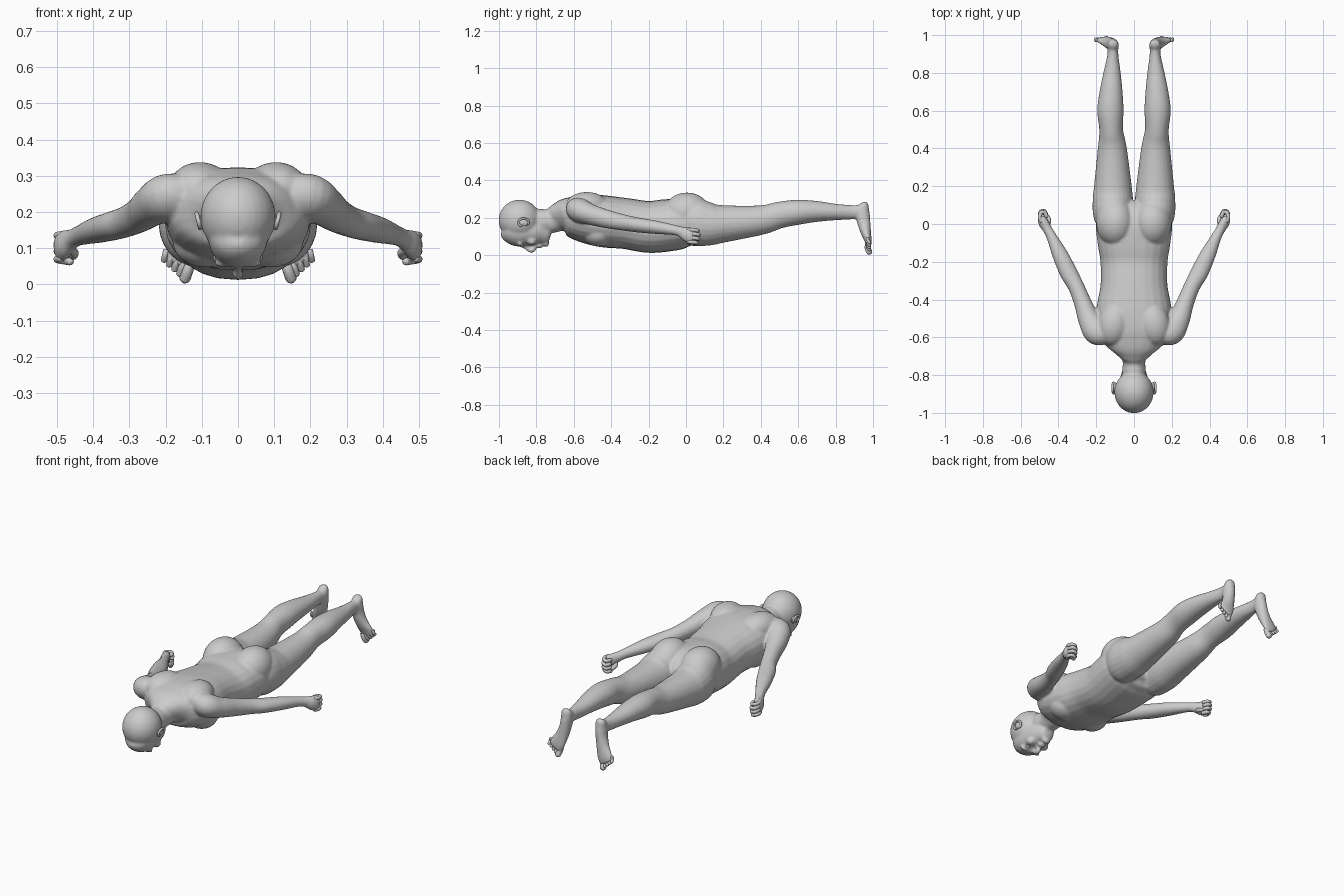
import bpy, bmesh, math
from mathutils import Vector, Matrix


def spline(a, b, c, d, t):
    # Catmull-Rom blend of station tuples
    return [0.5 * (2*q + (r - p)*t + (2*p - 5*q + 4*r - s)*t*t + (3*q - p - 3*r + s)*t**3)
            for p, q, r, s in zip(a, b, c, d)]


def loft(bm, stations, flip=1, seg=24, sub=5, power=2.0):
    # closed tube through stations (x, y, z, half width, half thickness)
    n = len(stations)
    pts = []
    for i in range(n - 1):
        quad = [stations[max(0, min(n - 1, i + k))] for k in (-1, 0, 1, 2)]
        pts += [spline(*quad, j / sub) for j in range(sub)]
    pts.append(list(stations[-1]))
    rings = []
    for i, p in enumerate(pts):
        a, b = pts[max(0, i - 1)], pts[min(len(pts) - 1, i + 1)]
        t = (Vector(b[:3]) - Vector(a[:3])).normalized()
        u = Vector((1, 0, 0))
        u = (u - t * u.dot(t)).normalized()
        v = t.cross(u)
        ring = []
        for k in range(seg):
            w = 2 * math.pi * k / seg
            c, s = math.cos(w), math.sin(w)
            c = math.copysign(abs(c) ** (2 / power), c)
            s = math.copysign(abs(s) ** (2 / power), s)
            co = Vector(p[:3]) + u * max(p[3], .002) * c + v * max(p[4], .002) * s
            ring.append(bm.verts.new((co.x * flip, co.y, co.z)))
        rings.append(ring)
    faces = [bm.faces.new(rings[0]), bm.faces.new(rings[-1][::-1])]
    for r, q in zip(rings, rings[1:]):
        for k in range(seg):
            faces.append(bm.faces.new((r[k], q[k], q[(k+1) % seg], r[(k+1) % seg])))
    bmesh.ops.recalc_face_normals(bm, faces=faces)


def blob(bm, centre, radii, turn=0):
    m = Matrix.Translation(centre) @ Matrix.Rotation(turn, 4, 'Z') @ Matrix.Diagonal((*radii, 1))
    bmesh.ops.create_uvsphere(bm, u_segments=28, v_segments=18, radius=1, matrix=m)


def digit(bm, path, r, flip):
    # rounded finger or toe along a short path
    p = [Vector(q) for q in path]
    end = (p[-1] - p[-2]).normalized()
    st = [(*q, r, r) for q in p]
    st += [(*(p[-1] + end * r * .6), r * .8, r * .8), (*(p[-1] + end * r), r * .15, r * .15)]
    loft(bm, st, flip, 12, 4)


def finish(bm, name):
    me = bpy.data.meshes.new(name)
    bm.to_mesh(me)
    bm.free()
    ob = bpy.data.objects.new(name, me)
    bpy.context.collection.objects.link(ob)
    me.polygons.foreach_set("use_smooth", [True] * len(me.polygons))
    return ob


body = bmesh.new()

# torso: y, half width, underside z, top z
torso = [(-.74, .058, .115, .245), (-.71, .066, .12, .257), (-.68, .10, .125, .28),
         (-.645, .15, .115, .305), (-.59, .19, .085, .322), (-.5, .20, .055, .325),
         (-.42, .195, .04, .318), (-.32, .177, .033, .305), (-.2, .178, .013, .29),
         (-.1, .193, .02, .30), (0, .20, .038, .30), (.07, .16, .055, .26), (.1, .08, .09, .2)]
loft(body, [(0, y, (a + b) / 2, w, (b - a) / 2) for y, w, a, b in torso], power=2.25)

# neck, cranium and face
loft(body, [(0, -.86, .19, .05, .06), (0, -.78, .18, .062, .068),
            (0, -.73, .183, .06, .064), (0, -.66, .2, .075, .07)])
blob(body, (0, -.89, .187), (.104, .112, .11))
loft(body, [(0, -.975, .15, .03, .04), (0, -.95, .14, .07, .068), (0, -.9, .13, .082, .083),
            (0, -.85, .13, .079, .08), (0, -.8, .125, .07, .075), (0, -.765, .11, .055, .062),
            (0, -.74, .09, .037, .04), (0, -.73, .085, .015, .02)])
loft(body, [(0, -.88, .052, .009, .01), (0, -.855, .043, .01, .014),
            (0, -.83, .027, .013, .015), (0, -.817, .032, .017, .014), (0, -.81, .045, .01, .008)])
blob(body, (0, -.79, .048), (.026, .007, .012))
blob(body, (0, -.776, .05), (.022, .007, .012))
blob(body, (0, -.748, .062), (.025, .016, .018))

arm = [(.13, -.585, .25, .05, .05), (.19, -.57, .24, .075, .065), (.235, -.51, .218, .06, .056),
       (.27, -.42, .193, .047, .049), (.307, -.33, .174, .043, .043),
       (.345, -.26, .162, .047, .04), (.39, -.165, .15, .042, .036),
       (.435, -.07, .136, .028, .028), (.457, -.03, .126, .025, .028),
       (.478, .005, .112, .027, .04), (.489, .032, .104, .022, .042), (.491, .042, .103, .012, .03)]
leg = [(.09, -.07, .18, .05, .07), (.11, .03, .178, .1, .125), (.112, .12, .167, .107, .117),
       (.112, .2, .168, .1, .1), (.115, .4, .188, .077, .079), (.121, .5, .215, .063, .071),
       (.125, .6, .23, .07, .067), (.121, .7, .234, .061, .056), (.116, .8, .231, .046, .044),
       (.112, .89, .23, .03, .038), (.112, .945, .235, .028, .035)]
foot = [(.111, .953, .285, .012, .01), (.111, .953, .272, .027, .023), (.112, .944, .23, .032, .038),
        (.118, .95, .18, .032, .036), (.132, .96, .13, .037, .029),
        (.152, .972, .085, .045, .02), (.164, .977, .058, .042, .014), (.168, .978, .05, .03, .008)]

for s in (1, -1):
    loft(body, arm, s)
    loft(body, leg, s)
    loft(body, foot, s)
    # shoulder blades, chest, buttocks
    blob(body, (s * .105, -.53, .265), (.085, .115, .073), s * .2)
    blob(body, (s * .09, -.47, .115), (.09, .085, .068))
    blob(body, (s * .098, .005, .228), (.102, .125, .107))
    # brow and cheek
    blob(body, (s * .035, -.888, .06), (.032, .012, .014))
    blob(body, (s * .046, -.825, .075), (.025, .025, .022))

skin = finish(body, "body")
m = skin.modifiers.new("fuse", 'REMESH')
m.mode = 'VOXEL'
m.voxel_size = .0065
m.use_smooth_shade = True
m = skin.modifiers.new("soften", 'SMOOTH')
m.factor = .5
m.iterations = 7

# curled fingers and thumbs
for s, side in ((1, "right"), (-1, "left")):
    bm = bmesh.new()
    for i in range(4):
        z = .137 - .0215 * i
        k = (0, .006, .003, -.006)[i]
        digit(bm, [(.487, .01, z), (.499, .035 + k, z - .002), (.492, .06 + k, z - .005),
                   (.474, .062 + k, z - .008), (.464, .042 + k, z - .009)], .0105, s)
    digit(bm, [(.465, -.015, .1), (.452, .01, .088), (.455, .035, .08)], .012, s)
    finish(bm, side + "_fingers")

    # toes fan outward from the ball of the foot
    bm = bmesh.new()
    for i in range(5):
        x, z = .132 + .0165 * i, .06 + .009 * i
        tx, tz = .146 + .0145 * i, .018 + .0125 * i
        digit(bm, [(x, .973, z), ((x + tx) / 2, .971, (z + tz) / 2), (tx, .98, tz)],
              .0155 if i == 0 else .0105 - .0005 * i, s)
    finish(bm, side + "_toes")

    # ear: rim ring with an inner shell
    bm = bmesh.new()
    rim = []
    for k in range(11):
        w = math.radians(-120 + 28 * k)
        rim.append((.109 + .005 * math.cos(w), -.868 - .028 * math.sin(w),
                    .175 + .021 * math.cos(w), .006, .006))
    loft(bm, rim, s, 10, 3)
    blob(bm, (s * .1, -.866, .175), (.012, .027, .02))
    finish(bm, side + "_ear")

    # eyeball
    bm = bmesh.new()
    blob(bm, (s * .034, -.862, .067), (.015, .011, .013))
    finish(bm, side + "_eye")
